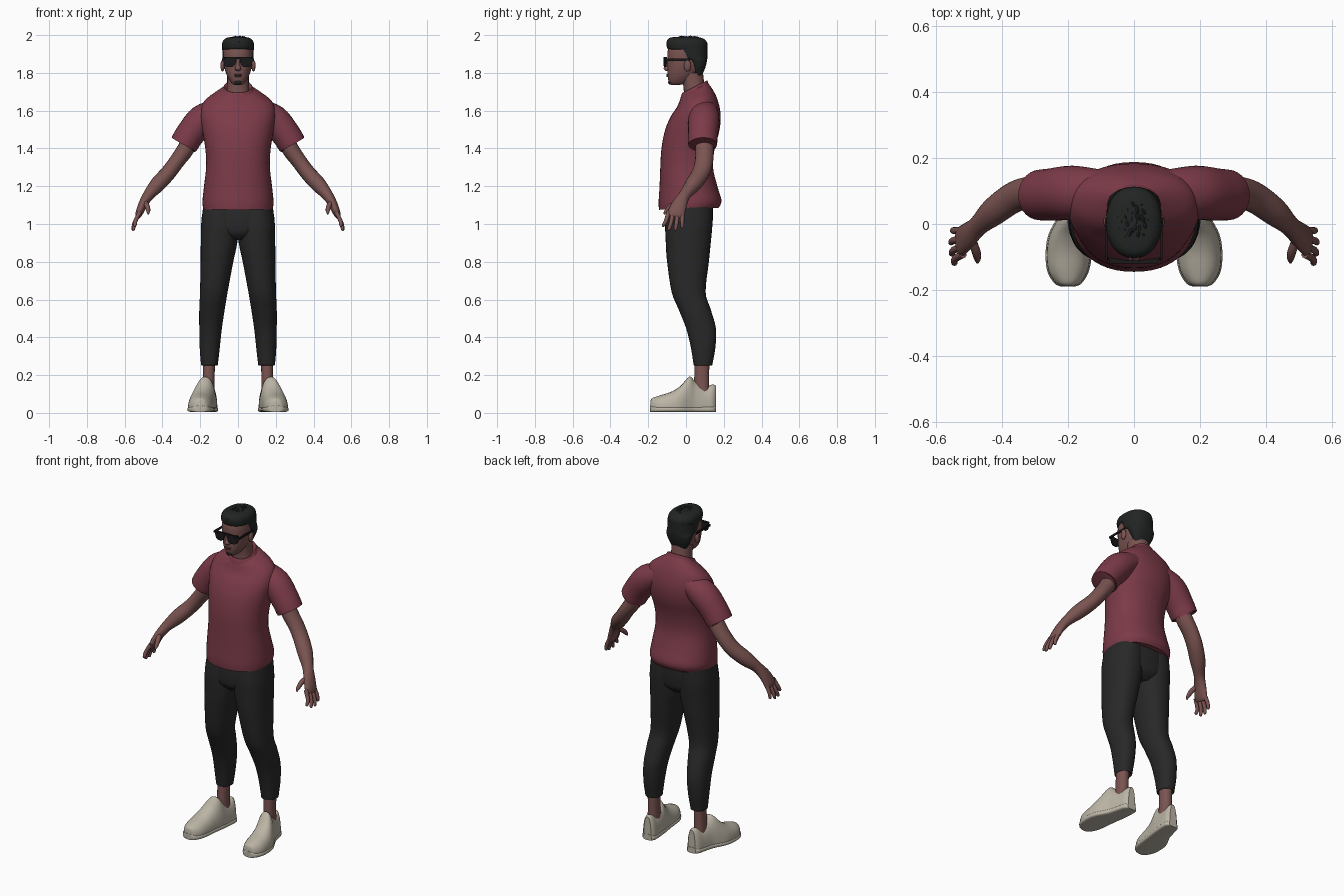
import bpy, bmesh, math, random
from mathutils import Vector, Matrix

random.seed(4)


def material(name, r, g, b):
    m = bpy.data.materials.new(name)
    m.diffuse_color = (r, g, b, 1)
    return m


SKIN = material("brown skin", 0.195, 0.088, 0.082)
LIP = material("dark lip", 0.13, 0.048, 0.045)
SHIRT = material("maroon cloth", 0.20, 0.043, 0.065)
PANTS = material("charcoal cloth", 0.021, 0.021, 0.022)
HAIR = material("black hair", 0.016, 0.018, 0.018)
SHOE = material("cream leather", 0.50, 0.46, 0.38)
GLASS = material("black plastic", 0.010, 0.010, 0.011)


def finish(name, bm, mat):
    bmesh.ops.recalc_face_normals(bm, faces=bm.faces)
    me = bpy.data.meshes.new(name)
    bm.to_mesh(me)
    bm.free()
    me.materials.append(mat)
    ob = bpy.data.objects.new(name, me)
    bpy.context.collection.objects.link(ob)
    return ob


def skin_rings(name, rings, mat):
    """Bridge point rings and cap both ends."""
    bm = bmesh.new()
    vs = [[bm.verts.new(p) for p in ring] for ring in rings]
    n = len(vs[0])
    for a, b in zip(vs, vs[1:]):
        for i in range(n):
            j = (i + 1) % n
            bm.faces.new((a[i], a[j], b[j], b[i]))
    bm.faces.new(vs[0])
    bm.faces.new(vs[-1])
    return finish(name, bm, mat)


def spline(rows, k=4):
    """Catmull-Rom interpolation of number rows."""
    out = []
    for i in range(len(rows) - 1):
        p = [rows[max(0, min(len(rows) - 1, i + d))] for d in (-1, 0, 1, 2)]
        for s in range(k):
            t = s / k
            out.append([b + 0.5 * t * (c - a + t * (2*a - 5*b + 4*c - d + t * (3*(b - c) + d - a)))
                        for a, b, c, d in zip(*p)])
    return out + [list(rows[-1])]


def curve(v, e):
    return math.copysign(abs(v) ** e, v)


def column(name, rows, mat, side=1, n=32, e=0.9):
    """Upright form; rows are z, x centre, x radius, front y, back y, tilt."""
    rings = []
    for z, xc, rx, f, b, tilt in spline(rows):
        ring = []
        for i in range(n):
            a = 2 * math.pi * i / n
            dy = (b - f) / 2 * curve(math.sin(a), e)
            ring.append((side * (xc + rx * curve(math.cos(a), e)), (f + b) / 2 + dy, z + tilt * dy))
        rings.append(ring)
    return skin_rings(name, rings, mat)


def limb(name, rows, mat, side=1, n=16, k=4):
    """Tube along a path; rows are x, y, z, in-plane radius, depth radius."""
    rows = spline(rows, k)
    pts = [Vector(r[:3]) for r in rows]
    rings = []
    for i, r in enumerate(rows):
        t = (pts[min(i + 1, len(pts) - 1)] - pts[max(i - 1, 0)]).normalized()
        u = Vector((0, 1, 0))
        u = (u - t * u.dot(t)).normalized()
        v = t.cross(u)
        ring = []
        for j in range(n):
            a = 2 * math.pi * j / n
            p = pts[i] + u * (r[4] * math.cos(a)) + v * (r[3] * math.sin(a))
            ring.append((side * p.x, p.y, p.z))
        rings.append(ring)
    return skin_rings(name, rings, mat)


def blob(name, loc, scale, mat):
    bm = bmesh.new()
    bmesh.ops.create_uvsphere(bm, u_segments=16, v_segments=10, radius=1,
                              matrix=Matrix.Translation(loc) @ Matrix.Diagonal((*scale, 1)))
    return finish(name, bm, mat)


def box(name, loc, size, mat):
    bm = bmesh.new()
    bmesh.ops.create_cube(bm, size=1, matrix=Matrix.Translation(loc) @ Matrix.Diagonal((*size, 1)))
    return finish(name, bm, mat)


def shoe(name, rows, side, mid, grow=0.0, top=None):
    """Flat-soled form along y; rows are y, x centre, half width, height."""
    rings = []
    for y, xc, w, h in spline(rows):
        h = top or h
        ring = []
        for i in range(28):
            a = 2 * math.pi * i / 28
            c, s = math.cos(a), math.sin(a)
            if s < 0:
                x, z = curve(c, 0.45), mid + mid * curve(s, 0.45)
            else:
                x, z = curve(c, 0.85), mid + (h - mid) * s
            ring.append((side * (xc + (w + grow) * x), y, z + 0.004))
        rings.append(ring)
    return skin_rings(name, rings, SHOE)


# Shirt body and collar
column("shirt_body", [
    (1.080, 0, .184, -.143, .172, .03), (1.12, 0, .188, -.145, .188, .02), (1.20, 0, .180, -.140, .166, 0),
    (1.30, 0, .169, -.136, .143, 0), (1.40, 0, .173, -.130, .152, 0), (1.50, 0, .190, -.110, .178, 0),
    (1.58, 0, .200, -.078, .183, .05), (1.645, 0, .182, -.045, .164, .2), (1.69, 0, .125, -.030, .138, .32),
    (1.718, 0, .072, -.020, .112, .5)], SHIRT, n=48)
column("collar", [
    (1.700, 0, .088, -.030, .122, .48), (1.722, 0, .077, -.023, .114, .5),
    (1.727, 0, .072, -.017, .109, .5), (1.718, 0, .062, -.010, .100, .5)], SHIRT, n=40)

# Trouser seat
column("trouser_seat", [
    (1.12, 0, .178, -.100, .140, 0), (1.06, 0, .188, -.106, .143, 0), (1.0, 0, .192, -.108, .140, 0),
    (.95, 0, .150, -.100, .130, 0), (.915, 0, .060, -.065, .095, 0)], PANTS)

SHOE_ROWS = [(-.188, .2, .018, .060), (-.178, .2, .038, .074), (-.14, .2, .060, .088), (-.08, .197, .067, .107),
             (-.03, .190, .065, .138), (.018, .174, .056, .188), (.05, .164, .050, .162), (.10, .155, .045, .136),
             (.14, .150, .039, .146), (.158, .148, .024, .140)]

for s, tag in ((1, "left"), (-1, "right")):
    # Sleeve, with a folded-in hem
    limb(tag + "_sleeve", [
        (.10, .095, 1.605, .060, .070), (.185, .095, 1.555, .080, .082), (.25, .090, 1.48, .077, .079),
        (.283, .088, 1.428, .075, .077), (.286, .088, 1.423, .071, .073), (.275, .089, 1.44, .058, .060)],
        SHIRT, s, n=28)
    # Arm down to the palm
    limb(tag + "_arm", [
        (.20, .095, 1.53, .046, .050), (.275, .098, 1.40, .045, .049), (.325, .095, 1.33, .041, .048),
        (.37, .078, 1.27, .041, .047), (.425, .038, 1.21, .041, .043), (.472, -.005, 1.155, .030, .031),
        (.503, -.034, 1.105, .024, .040), (.524, -.052, 1.055, .019, .046), (.530, -.057, 1.035, .011, .040)],
        SKIN, s, n=20)
    # Fingers and thumb
    tips = [(.545, -.119, .985), (.553, -.090, .966), (.555, -.056, .964), (.549, -.020, .977)]
    for i, (x, y, z) in enumerate(tips):
        by = -.092 + i * .024
        limb(f"{tag}_finger_{i + 1}", [
            (.519, by, 1.065, .012, .012), ((.528 + x) / 2 + .006, (by + y) / 2, (1.05 + z) / 2, .011, .011),
            (x, y, z + .008, .009, .009), (x, y, z, .003, .003)], SKIN, s, n=10, k=3)
    limb(tag + "_thumb", [
        (.498, -.040, 1.12, .015, .015), (.481, -.078, 1.095, .014, .014), (.475, -.103, 1.07, .011, .011),
        (.475, -.117, 1.053, .004, .004)], SKIN, s, n=10, k=3)
    # Trouser leg: z, inner x, outer x, front y, back y
    leg = [(1.10, -.005, .183, -.100, .140), (1.0, -.004, .195, -.110, .140), (.9, .004, .197, -.107, .131),
           (.8, .025, .198, -.100, .121), (.64, .055, .201, -.076, .104), (.55, .070, .205, -.040, .130),
           (.45, .085, .205, .000, .158), (.35, .096, .203, .025, .156), (.27, .105, .197, .038, .142),
           (.252, .108, .194, .042, .138), (.265, .120, .185, .052, .128)]
    column(tag + "_trouser_leg", [(z, (a + b) / 2, (b - a) / 2, f, r, 0) for z, a, b, f, r in leg], PANTS, s)
    # Ankle and shoe
    column(tag + "_ankle", [(.10, .156, .034, .040, .125, 0), (.17, .155, .031, .043, .122, 0),
                            (.30, .154, .033, .047, .125, 0)], SKIN, s, n=20)
    shoe(tag + "_shoe", SHOE_ROWS, s, .03)
    shoe(tag + "_sole", [(y * 1.008, x, w, h) for y, x, w, h in SHOE_ROWS], s, .018, .004, .036)
    # Ear
    blob(tag + "_ear", (s * .082, .008, 1.838), (.011, .019, .031), SKIN)

# Neck and head
column("neck", [(1.66, 0, .066, -.010, .108, 0), (1.73, 0, .058, -.014, .098, 0),
                (1.80, 0, .058, -.030, .090, 0)], SKIN, n=24)
column("head", [
    (1.737, 0, .020, -.080, -.030, 0), (1.748, 0, .036, -.091, .000, -.1), (1.78, 0, .056, -.097, .050, 0),
    (1.82, 0, .070, -.098, .085, 0), (1.86, 0, .076, -.098, .095, 0), (1.91, 0, .078, -.098, .100, 0),
    (1.95, 0, .070, -.085, .095, 0), (1.98, 0, .045, -.050, .070, 0)], SKIN)
column("nose", [(1.872, 0, .008, -.104, -.080, 0), (1.84, 0, .011, -.113, -.080, 0),
                (1.822, 0, .017, -.119, -.080, 0), (1.811, 0, .012, -.108, -.080, 0)], SKIN, n=14)
blob("upper_lip", (0, -.096, 1.790), (.022, .008, .005), LIP)
blob("lower_lip", (0, -.095, 1.782), (.018, .009, .005), LIP)
blob("chin_beard", (0, -.083, 1.750), (.020, .012, .012), HAIR)

# Hair: crown, back of the head and loose tufts
column("hair_crown", [
    (1.925, 0, .081, -.094, .111, 0), (1.935, 0, .084, -.101, .113, 0), (1.96, 0, .083, -.103, .112, 0),
    (1.978, 0, .072, -.096, .098, 0), (1.988, 0, .050, -.078, .072, 0), (1.991, 0, .015, -.03, .03, 0)], HAIR)
column("hair_back", [
    (1.785, 0, .048, .050, .084, 0), (1.83, 0, .071, .028, .103, 0), (1.865, 0, .080, .005, .111, 0),
    (1.885, 0, .082, -.045, .113, 0), (1.94, 0, .084, -.065, .113, 0)], HAIR)
bm = bmesh.new()
for i in range(60):
    a = i * 2.39996
    r = math.sqrt((i + .5) / 60)
    p = (.072 * r * math.cos(a), .005 + .095 * r * math.sin(a), 1.984 - .026 * r ** 3)
    m = (Matrix.Translation(p) @ Matrix.Rotation(random.uniform(-.6, .6), 4, 'Z')
         @ Matrix.Diagonal((.010, .020, random.uniform(.010, .015), 1)))
    bmesh.ops.create_icosphere(bm, subdivisions=1, radius=1, matrix=m)
finish("hair_tufts", bm, HAIR)

# Sunglasses: tapered lenses, brow bar and temples
for s, tag in ((1, "left"), (-1, "right")):
    outline = [(.010, 1.878), (.078, 1.884), (.080, 1.868), (.070, 1.838), (.058, 1.830),
               (.032, 1.830), (.018, 1.840), (.011, 1.858)]
    skin_rings(tag + "_lens", [[(s * x, y + x * .15, z) for x, z in outline] for y in (-.121, -.113)], GLASS)
    box(tag + "_temple", (s * .083, -.045, 1.870), (.006, .130, .012), GLASS)
box("glasses_bar", (0, -.115, 1.879), (.150, .010, .009), GLASS)

# Smooth shading with crisp edges kept
for ob in bpy.context.scene.objects:
    ob.select_set(True)
    bpy.context.view_layer.objects.active = ob
bpy.ops.object.shade_smooth_by_angle(angle=math.radians(40))
